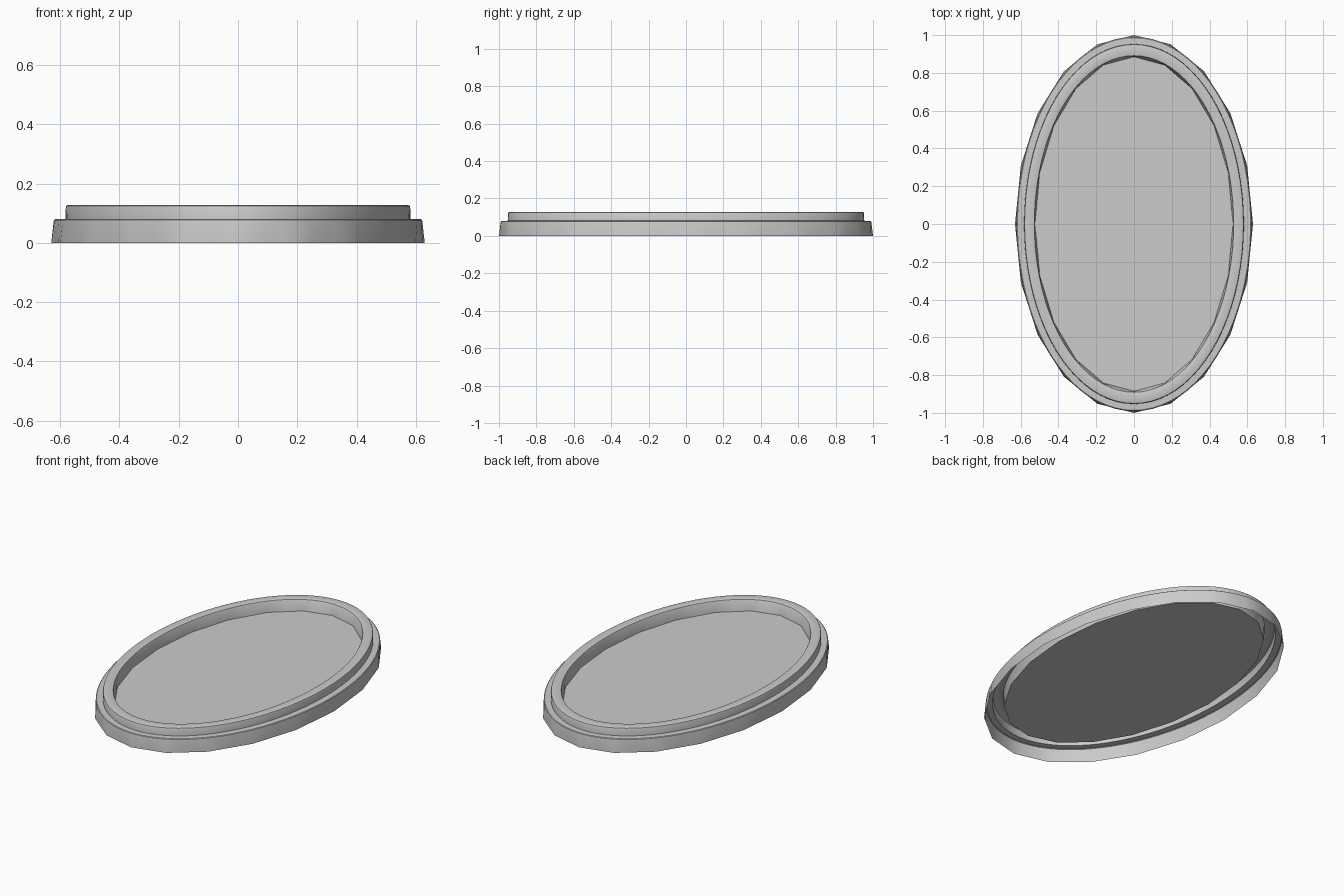
import bpy, bmesh, math

if "Cube" in bpy.data.objects:
    bpy.data.objects.remove(bpy.data.objects["Cube"])

SEG = 80      # smooth rings
COARSE = 20   # visible facets on the foot and the panel edge


def ring(bm, rx, ry, z, coarse=False):
    """Oval ring of vertices; coarse rings lie on the chords of a 20-gon."""
    step = SEG // COARSE
    verts = []
    for i in range(SEG):
        if coarse:
            k, t = divmod(i, step)
            t /= step
            a, b = (2 * math.pi * (k + j) / COARSE for j in (0, 1))
            c = math.cos(a) * (1 - t) + math.cos(b) * t
            s = math.sin(a) * (1 - t) + math.sin(b) * t
        else:
            a = 2 * math.pi * i / SEG
            c, s = math.cos(a), math.sin(a)
        verts.append(bm.verts.new((rx * c, ry * s, z)))
    return verts


def oval(name, profile, cap=False):
    bm = bmesh.new()
    rings = [ring(bm, *p) for p in profile]
    for lo, hi in zip(rings, rings[1:]):
        for i in range(SEG):
            j = (i + 1) % SEG
            bm.faces.new((lo[i], lo[j], hi[j], hi[i]))
    if cap:
        bm.faces.new(rings[-1])
    mesh = bpy.data.meshes.new(name)
    bm.to_mesh(mesh)
    bm.free()
    obj = bpy.data.objects.new(name, mesh)
    bpy.context.collection.objects.link(obj)
    bpy.context.view_layer.objects.active = obj
    obj.select_set(True)
    bpy.ops.object.shade_smooth_by_angle(angle=math.radians(30))
    obj.select_set(False)
    return obj


# Stepped frame: an open shell from the foot, over the rim, down to the panel
oval("oval_frame", [
    (0.630, 1.000, 0.000, True),
    (0.622, 0.991, 0.072),
    (0.621, 0.990, 0.077),
    (0.617, 0.986, 0.080),
    (0.582, 0.953, 0.081),
    (0.581, 0.952, 0.120),
    (0.579, 0.950, 0.125),
    (0.574, 0.945, 0.127),
    (0.534, 0.897, 0.127),
    (0.528, 0.891, 0.125),
    (0.525, 0.888, 0.120),
    (0.524, 0.885, 0.060, True),
])

# Flat recessed panel
oval("oval_panel", [(0.524, 0.885, 0.060, True)], cap=True)
